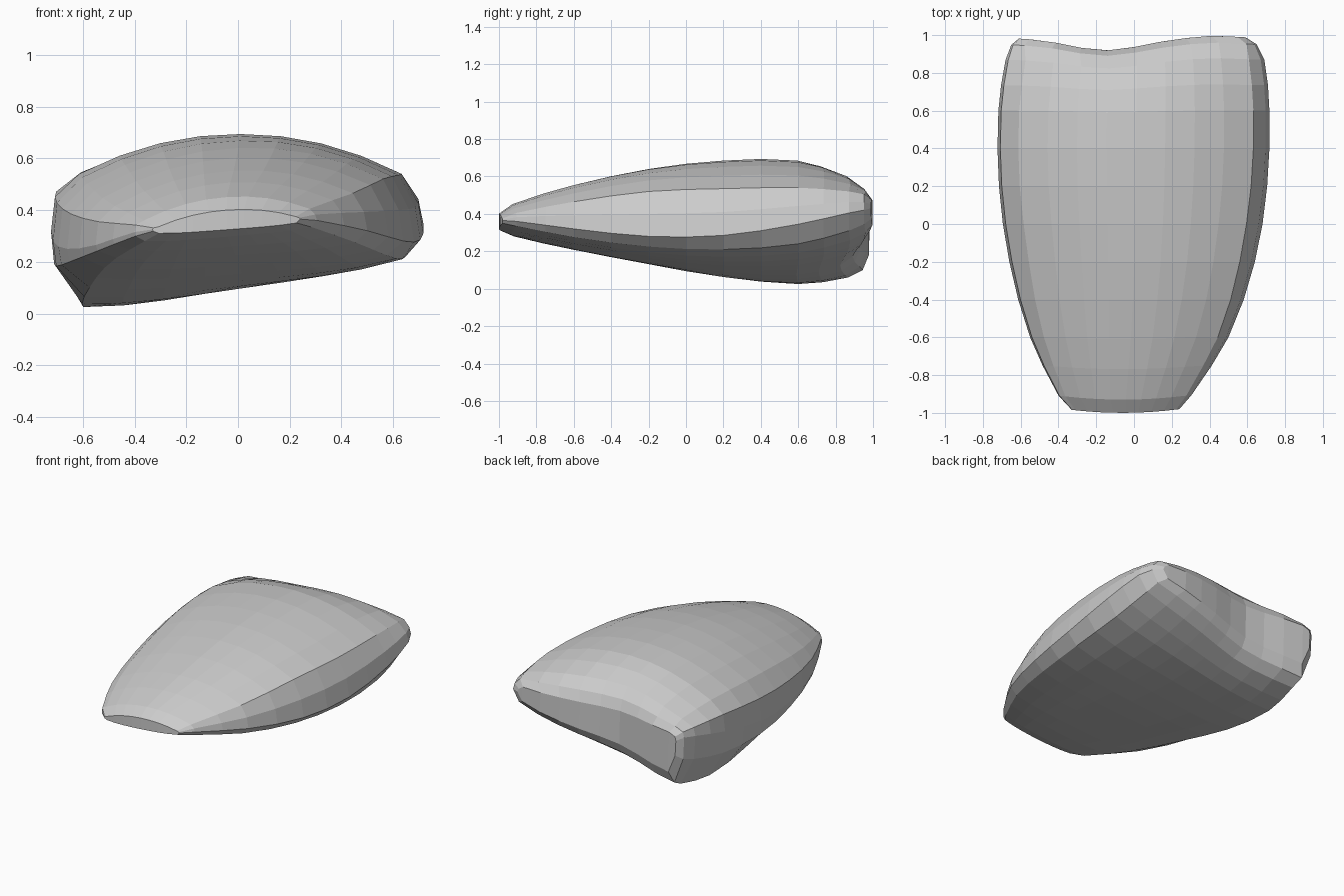
import bpy, bmesh, math

if "Cube" in bpy.data.objects:
    bpy.data.objects.remove(bpy.data.objects["Cube"])

# Key sections, front to back:
# y, left x, right x, crown z, left shoulder/ridge/base z, right shoulder/ridge/base z
KEYS = [
    (-.965, -.33, .24, .40, .335, .325, .31, .375, .365, .35),
    (-.90, -.40, .305, .45, .36, .315, .28, .405, .36, .335),
    (-.60, -.55, .50, .552, .415, .265, .215, .465, .32, .275),
    (-.20, -.66, .64, .64, .475, .25, .14, .52, .28, .225),
    (.20, -.715, .705, .685, .525, .28, .065, .535, .285, .21),
    (.60, -.718, .717, .685, .545, .36, .025, .54, .345, .24),
    (.87, -.68, .69, .605, .51, .42, .06, .52, .405, .31),
    (.95, -.65, .65, .54, .49, .43, .10, .505, .42, .345),
    (.985, -.61, .59, .47, .455, .41, .18, .475, .43, .375),
]
COLS = 9  # points across the crown and the underside


def slope(i, c):
    p, q = KEYS[max(i - 1, 0)], KEYS[min(i + 1, len(KEYS) - 1)]
    return (q[c] - p[c]) / (q[0] - p[0])


def midway(i):
    """Section halfway between key i and the next, on a smooth curve."""
    p, q = KEYS[i], KEYS[i + 1]
    h = q[0] - p[0]
    return [(p[c] + q[c]) / 2 + h * (slope(i, c) - slope(i + 1, c)) / 8 for c in range(len(p))]


def bend(x, y):
    """Bow the front tip forward and scallop the back rim."""
    front = max(0, (-.5 - y) / .47)
    back = max(0, (y - .5) / .48) ** 1.3
    u = min(1, abs(x + .06) / .4)
    scallop = .065 * math.exp(-((x + .15) / .27) ** 2) - .012 * math.exp(-((x - .42) / .15) ** 2)
    return y - .035 * front * (1 - u * u) - back * scallop


def section(y, xl, xr, crown, ls, lr, lb, rs, rr, rb):
    """Closed ring: crown left to right, right ridge, underside right to left, left ridge."""
    k = min(1, 1.05 * math.sqrt(1 + y), .5 + 4 * (.985 - y))  # bevel scale
    ts = [i / (COLS - 1) for i in range(COLS)]
    a, b = xl + .11 * k, xr - .085 * k
    rise = crown - (ls + rs) / 2
    top = [(a + (b - a) * t, ls + (rs - ls) * t + rise * (1 - abs(2 * t - 1) ** 2.1)) for t in ts]
    c, d = xl + .12 * k, xr - .07 * k
    low = [(c + (d - c) * t, lb + (rb - lb) * t - .03 * k * (1 - (2 * t - 1) ** 4)) for t in ts]
    left = [(xl + .012 * k, lr + (lb - lr) * .45), (xl, lr), (xl + .015 * k, lr + (ls - lr) * .6)]
    ring = top + [(xr - .02 * k, rr + (rs - rr) * .5), (xr, rr)] + low[::-1] + left
    return [(x, bend(x, y), z) for x, z in ring]


# Shell: loft the sections, adding one between each distant pair
stations = []
for i, key in enumerate(KEYS):
    stations.append(key)
    if i + 1 < len(KEYS) and KEYS[i + 1][0] - key[0] > .2:
        stations.append(midway(i))

bm = bmesh.new()
rings = [[bm.verts.new(p) for p in section(*s)] for s in stations]
n = len(rings[0])
for r0, r1 in zip(rings, rings[1:]):
    for i in range(n):
        j = (i + 1) % n
        bm.faces.new((r0[i], r0[j], r1[j], r1[i]))

# End caps: strips between crown and underside
for r in (rings[0], rings[-1]):
    low = r[COLS + 2:2 * COLS + 2][::-1]
    for i in range(COLS - 1):
        bm.faces.new((r[i], r[i + 1], low[i + 1], low[i]))
    bm.faces.new([r[COLS - 1], r[COLS], r[COLS + 1], low[-1]])
    bm.faces.new([low[0]] + r[2 * COLS + 2:] + [r[0]])
bmesh.ops.recalc_face_normals(bm, faces=bm.faces)

mesh = bpy.data.meshes.new("rounded_shell")
bm.to_mesh(mesh)
bm.free()
shell = bpy.data.objects.new("rounded_shell", mesh)
bpy.context.collection.objects.link(shell)

grey = bpy.data.materials.new("plain grey")
grey.diffuse_color = (.6, .6, .6, 1)
grey.use_nodes = True
grey.node_tree.nodes["Principled BSDF"].inputs["Base Color"].default_value = grey.diffuse_color
mesh.materials.append(grey)
